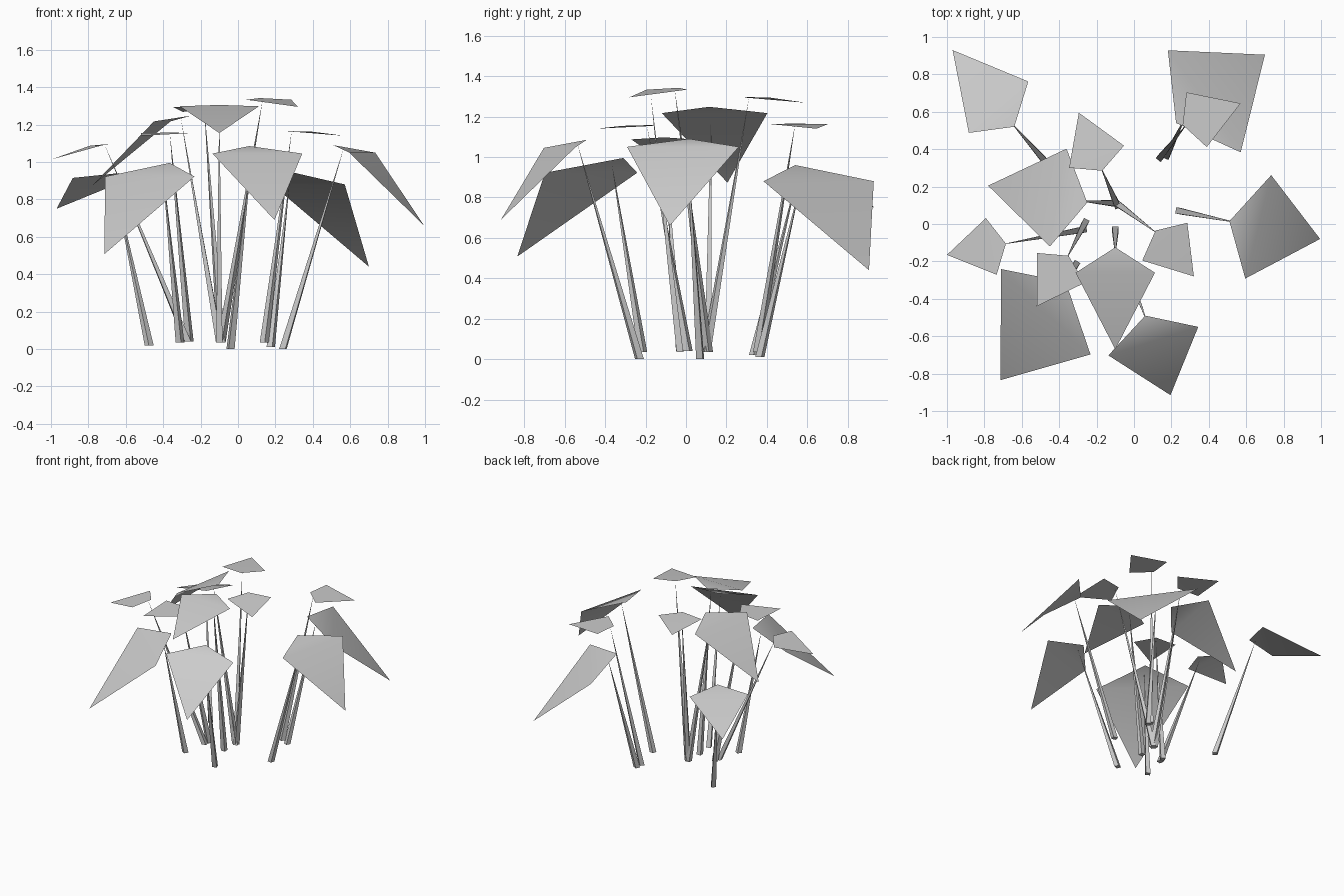
import bpy, bmesh, math
from mathutils import Vector, Matrix

if "Cube" in bpy.data.objects:
    bpy.data.objects.remove(bpy.data.objects["Cube"])


def finish(bm, name, smooth=False):
    bmesh.ops.recalc_face_normals(bm, faces=bm.faces)
    mesh = bpy.data.meshes.new(name)
    bm.to_mesh(mesh)
    bm.free()
    for p in mesh.polygons:
        p.use_smooth = smooth
    bpy.context.collection.objects.link(bpy.data.objects.new(name, mesh))


def stem(name, foot, top, radius=0.024):
    # four-sided stem tapering from a flat foot to a point
    foot, top = Vector(foot), Vector(top)
    turn = math.atan2(top.y - foot.y, top.x - foot.x) + math.pi / 4
    bm = bmesh.new()
    ring = [bm.verts.new(foot + Vector((radius * math.cos(turn + i * math.pi / 2),
                                        radius * math.sin(turn + i * math.pi / 2), 0)))
            for i in range(4)]
    point = bm.verts.new(top)
    for i in range(4):
        bm.faces.new((ring[i], ring[(i + 1) % 4], point))
    bm.faces.new(ring[::-1])
    finish(bm, name)


def frond(label, foot, base, tip, half_width, side_z, twist=0):
    # kite-shaped leaf folded across its widest line, on its own stem
    base, tip = Vector(base), Vector(tip)
    along = Vector((tip.x - base.x, tip.y - base.y, 0)).normalized()
    across = Matrix.Rotation(math.radians(twist), 3, 'Z') @ Vector((-along.y, along.x, 0))
    mid = base + along * 0.24 * (tip - base).length
    mid.z = side_z
    bm = bmesh.new()
    b, l, t, r = [bm.verts.new(p) for p in
                  (base, mid + across * half_width, tip, mid - across * half_width)]
    bm.faces.new((b, r, l))
    bm.faces.new((r, t, l))
    finish(bm, "leaf_" + label, smooth=True)
    # the stem meets the underside a little way in from the leaf's base
    stem("stem_" + label, foot, base.lerp(mid, 0.36))


# back left
frond("back_left", (-.475, .335, .02), (-.64, .52, .94), (-.97, .93, .75), .21, .915, 2)

# back right pair
frond("back_right_large", (.175, .365, .01), (.225, .54, .96), (.70, .905, .44), .335, .88, -2)
frond("back_right_small", (.14, .355, .035), (.26, .53, 1.165), (.57, .645, 1.14), .156, 1.163)

# right
frond("right", (.24, .07, 0), (.51, .015, 1.09), (.995, -.08, .66), .285, 1.05, -3)

# centre cluster
frond("centre_right", (-.09, .11, .035), (.115, -.035, 1.342), (.32, -.28, 1.295), .157, 1.333)
frond("centre_left", (-.10, .11, .035), (-.25, .115, 1.248), (-.78, .205, .873), .265, 1.217)
frond("centre_back", (-.09, .10, .035), (-.17, .285, 1.297), (-.295, .595, 1.268), .158, 1.293)

# front
frond("front_right", (-.04, -.23, 0), (.06, -.49, 1.085), (.195, -.915, .69), .252, 1.045)
frond("front_centre", (-.10, -.03, .035), (-.10, -.125, 1.305), (-.10, -.67, 1.155), .212, 1.298)
frond("front_left", (-.31, -.215, .035), (-.365, -.31, .995), (-.715, -.835, .507), .33, .922, -10)

# left pair
frond("left_small", (-.26, .01, .04), (-.35, -.17, 1.158), (-.52, -.44, 1.14), .15, 1.154)
frond("left_far", (-.27, -.03, .04), (-.685, -.105, 1.097), (-1.0, -.165, 1.013), .154, 1.087)
